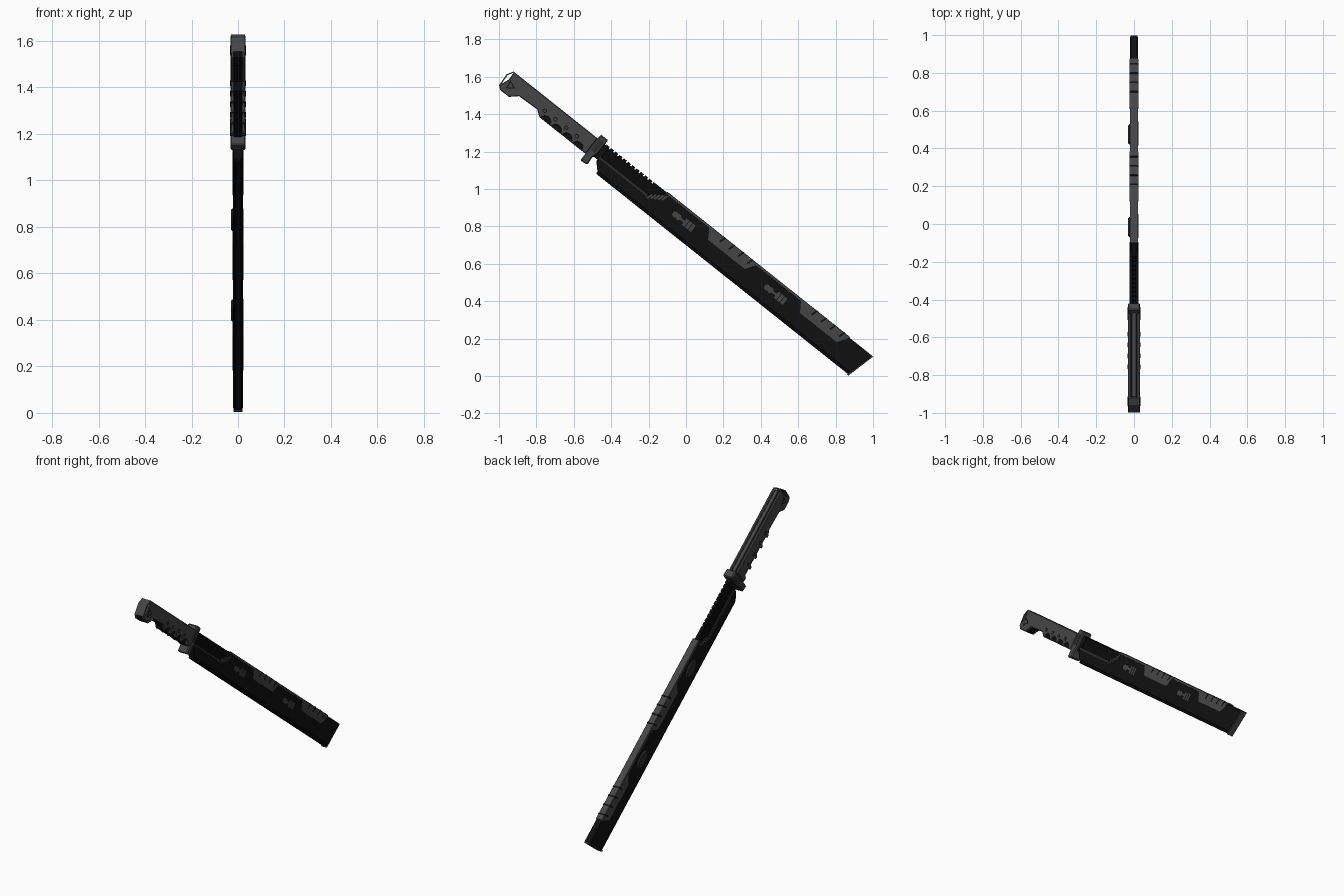
import bpy, bmesh, math

default_cube = bpy.data.objects.get("Cube")
if default_cube:
    bpy.data.objects.remove(default_cube)

# Sword frame: "along" runs from handle to tip, "across" from cutting edge to spine
TILT = math.radians(38.5)
COS, SIN = math.cos(TILT), math.sin(TILT)
EDGE, STEP, SPINE = .55, .63, .704
BUTT, GRIP, GUARD, MOUTH = -1.75, -1.16, -1.11, -1.09
HALF = .021
HANDLE_HALF = .033
RELIEF = .002


def material(name, value):
    mat = bpy.data.materials.new(name)
    mat.use_nodes = True
    colour = (value, value, value, 1)
    mat.diffuse_color = colour
    shader = mat.node_tree.nodes["Principled BSDF"]
    shader.inputs["Base Color"].default_value = colour
    shader.inputs["Roughness"].default_value = .6
    return mat


GREY = material("gunmetal grey", .06)
DARK = material("dark grey", .025)
BLACK = material("sheath black", .005)
STEEL = material("blade black", .003)


def plate(name, outline, inner, outer, mat, bevel=0):
    """Extrude an (along, across) outline sideways from inner to outer."""
    bm = bmesh.new()
    verts = [bm.verts.new((inner, COS * along + SIN * across, COS * across - SIN * along))
             for along, across in outline]
    face = bm.faces.new(verts)
    extruded = bmesh.ops.extrude_face_region(bm, geom=[face], use_keep_orig=True)["geom"]
    moved = [item for item in extruded if isinstance(item, bmesh.types.BMVert)]
    bmesh.ops.translate(bm, verts=moved, vec=(outer - inner, 0, 0))
    bmesh.ops.recalc_face_normals(bm, faces=bm.faces)
    mesh = bpy.data.meshes.new(name)
    bm.to_mesh(mesh)
    bm.free()
    mesh.materials.append(mat)
    part = bpy.data.objects.new(name, mesh)
    bpy.context.collection.objects.link(part)
    if bevel:
        modifier = part.modifiers.new("Bevel", "BEVEL")
        modifier.width = bevel
        modifier.segments = 1
        modifier.limit_method = "ANGLE"
        modifier.angle_limit = math.radians(50)


def solid(name, outline, half, mat, bevel=0):
    plate(name, outline, -half, half, mat, bevel)


def both_sides(name, outline, inner, outer, mat, bevel=0):
    plate("left_" + name, outline, inner, outer, mat, bevel)
    plate("right_" + name, outline, -inner, -outer, mat, bevel)


def inlay(name, outline, surface, mat, height=RELIEF):
    both_sides(name, outline, surface - RELIEF, surface + height, mat)


def slab(start, end, low, high, lean_start=0, lean_end=0):
    """Four-sided outline whose upper corners may lean along the sword."""
    return [(start, low), (end, low), (end + lean_end, high), (start + lean_start, high)]


def disc(along, across, radius, sides=12, stretch=1, turn=0):
    angles = [turn + math.tau * i / sides for i in range(sides)]
    return [(along + stretch * radius * math.cos(a), across + radius * math.sin(a))
            for a in angles]


def tip(across, inset=0):
    """Point on the slanted tip line."""
    return (.68 + (across - EDGE) / 4 - inset, across)


# Sheath body with its stepped mouth, thinner cutting edge and tip cap
trim_end, spine_start = -.76, -.69
solid("sheath", [(MOUTH, STEP), (MOUTH, EDGE + .05), (MOUTH + .04, EDGE + .01),
                 tip(EDGE + .01, .005), tip(SPINE, .005), (spine_start, SPINE), (trim_end, STEP)],
      HALF, BLACK, .004)
solid("sheath_lower_edge", slab(MOUTH + .04, tip(EDGE)[0] - .005, EDGE - .003, STEP),
      HALF - .005, BLACK, .005)
cap_low = EDGE - .008
solid("sheath_tip_cap", [tip(cap_low, .01), tip(cap_low), tip(SPINE), tip(SPINE, .01)],
      HALF - RELIEF, GREY, RELIEF)

# Spine strip and ribbed mouth trim
panel_length, panel_lean = .25, .04
panel_starts = (-.36, .267)
panels_end = panel_starts[-1] + panel_length + panel_lean
solid("spine_strip", slab(spine_start, panels_end, SPINE - .01, SPINE + .005),
      HALF + .001, GREY, RELIEF)
inlay("mouth_trim", slab(MOUTH, trim_end, STEP - .01, STEP + .003), HALF, DARK)
for i in range(5):
    start = trim_end + i * .017
    low = STEP - .015 + i * .01
    inlay(f"mouth_rib_{i}", slab(start, start + .01, low, low + .035, .01, .01), HALF, GREY)

# Side panels crossed by slits, with fittings between them
for k, start in enumerate(panel_starts):
    end = start + panel_length
    inlay(f"side_panel_{k}", slab(start, end, STEP + .013, SPINE, -panel_lean, panel_lean),
          HALF, GREY)
    for i in range(4):
        slit = start + .05 + i * panel_length / 4
        solid(f"panel_slit_{k}_{i}", slab(slit, slit + .01, SPINE - .03, SPINE + .006, .01, .01),
              HALF + .0025, BLACK)

    # Left face: relief studs and blocks
    centre, middle = start - .17, STEP + .01
    relief = HALF + RELIEF
    for i in range(2):
        stud = disc(centre - .052 + i * .022, middle, .017, sides=8)
        plate(f"mount_stud_{k}_{i}", stud, 0, relief, GREY)
    bar = slab(centre - .03, centre + .01, middle - .006, middle + .006)
    plate(f"mount_bar_{k}", bar, 0, relief, GREY)
    for i in range(3):
        left = centre + (i + .4) * .022
        block = slab(left, left + .018, middle - HALF, middle + HALF)
        plate(f"mount_block_{k}_{i}", block, 0, relief, GREY)

    # Right face: raised oval buttons
    oval = disc(centre, middle, .036, sides=20, stretch=1.75)
    plate(f"oval_button_{k}", oval, 0, -HALF - .01, DARK, .007)

# Blade with a notched spine
tooth = (trim_end - GUARD) / 12
notches = []
for i in range(12):
    crown = trim_end - i * tooth
    root = crown - tooth * .7
    notches += [(crown, SPINE), (root, SPINE), (root, SPINE - .01), (crown - tooth, SPINE - .01)]
solid("blade", [(GUARD, STEP - RELIEF), (spine_start, STEP - RELIEF), (spine_start, SPINE)]
      + notches, HALF / 2, STEEL)
solid("blade_collar", slab(GUARD - .01, GUARD + .03, EDGE + .06, SPINE - .005),
      HALF - .004, BLACK, .003)

# Guard with a waisted front
guard_top = SPINE + .023
solid("guard", [(GRIP, EDGE), (GUARD - .005, EDGE + .005), (GUARD - .01, STEP - .03),
                (GUARD, STEP), (GUARD, guard_top), (GRIP, guard_top)],
      HANDLE_HALF, GREY, .006)
inlay("guard_inset", slab(GRIP + .01, GUARD - .012, STEP, SPINE), HANDLE_HALF, DARK, .001)

# Handle outline with flared pommel, finger scallops cut by rule
BELLY, TOP = .595, .7
pommel_low = BELLY - .017
pommel = [(GRIP, TOP), (BUTT + .02, TOP), (BUTT + .022, STEP + .02), (BUTT, BELLY),
          (BUTT + .02, pommel_low), (BUTT + .08, pommel_low), (BUTT + .12, BELLY + .02),
          (BUTT + .24, BELLY + .025), (BUTT + .275, BELLY)]
finger_radius, finger_gap = .028, .073
first_finger = BUTT + .313
scallops = []
for i in range(4):
    arc = disc(first_finger + i * finger_gap, BELLY, finger_radius, sides=16)
    scallops += reversed(arc[:9])
both_sides("handle_scale", pommel + scallops + [(GRIP, BELLY)],
           HALF - .005, HANDLE_HALF, GREY, .004)
liner = [(along, min(across, TOP - .01)) for along, across in pommel]
solid("handle_liner", liner + [(GRIP, BELLY)], HALF - .004, BLACK)
solid("handle_tang", slab(BUTT + .025, GRIP, STEP, TOP), HALF / 2, GREY)

# Thin loop closing the notch at the butt
corner = (BUTT - .005, STEP + .035)
loop = [(BUTT, BELLY), corner, (BUTT + .015, TOP)]
solid("butt_loop", loop + [(along + .007, across) for along, across in reversed(loop)],
      HANDLE_HALF - .003, GREY)

# Rivets and triangular badge
for i in range(4):
    spot = first_finger - finger_gap / 2 + i * finger_gap
    inlay(f"rivet_ring_{i}", disc(spot, BELLY + .045, .012), HANDLE_HALF, BLACK, .001)
    inlay(f"rivet_{i}", disc(spot, BELLY + .045, .007), HANDLE_HALF, GREY)
for name, radius, mat, height in (("badge_border", .03, BLACK, .001), ("badge", .018, GREY, RELIEF)):
    triangle = disc(BUTT + .05, STEP, radius, sides=3, turn=math.pi / 2 + TILT)
    inlay(name, triangle, HANDLE_HALF, mat, height)
